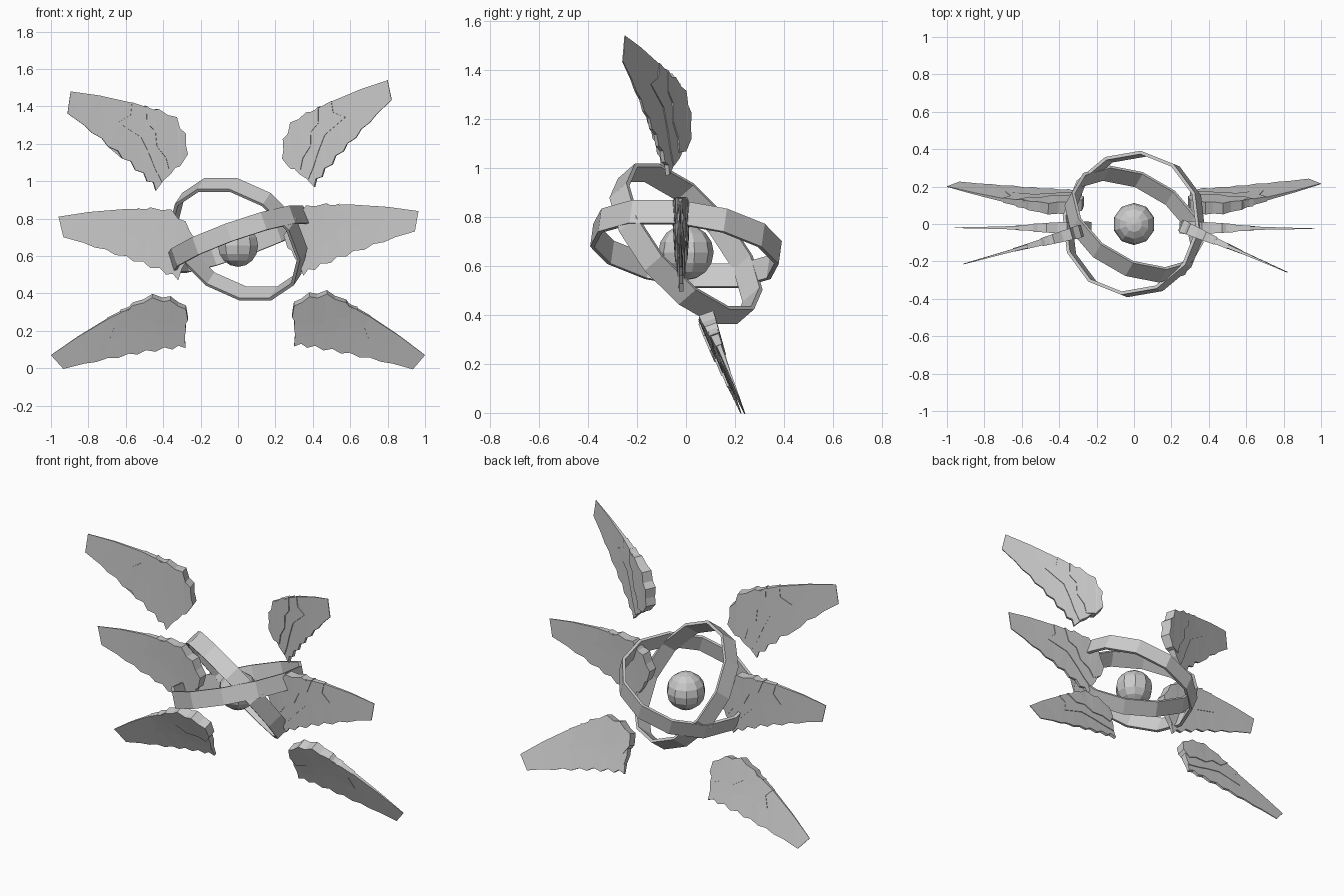
import bpy, bmesh, math
from mathutils import Vector

if "Cube" in bpy.data.objects:
    bpy.data.objects.remove(bpy.data.objects["Cube"])

grey = bpy.data.materials.new("pale_grey")
grey.diffuse_color = (0.6, 0.6, 0.6, 1)
grey.use_nodes = True
grey.node_tree.nodes["Principled BSDF"].inputs["Base Color"].default_value = grey.diffuse_color


def finish(name, bm):
    bmesh.ops.recalc_face_normals(bm, faces=bm.faces)
    me = bpy.data.meshes.new(name)
    bm.to_mesh(me)
    bm.free()
    me.materials.append(grey)
    ob = bpy.data.objects.new(name, me)
    bpy.context.collection.objects.link(ob)
    return ob


# central orb
bm = bmesh.new()
bmesh.ops.create_uvsphere(bm, u_segments=10, v_segments=8, radius=0.113)
orb = finish("centre_orb", bm)
orb.location = (0, 0, 0.655)


# tilted flat bands with twelve sides
def ring(name, normal, radius, half_width=0.05, thick=0.018, sides=12):
    bm = bmesh.new()
    section = [(radius, -half_width), (radius, half_width),
               (radius - thick, half_width), (radius - thick, -half_width)]
    loops = []
    for i in range(sides):
        t = 2 * math.pi * (i + 0.5) / sides
        loops.append([bm.verts.new((r * math.cos(t), r * math.sin(t), z))
                      for r, z in section])
    for i in range(sides):
        a, b = loops[i], loops[(i + 1) % sides]
        for k in range(4):
            m = (k + 1) % 4
            bm.faces.new((a[k], b[k], b[m], a[m]))
    ob = finish(name, bm)
    ob.rotation_euler = Vector(normal).to_track_quat('Z', 'Y').to_euler()
    ob.location = (0, 0, 0.69)


ring("steep_ring", (0.40, 0.69, 0.60), 0.385)
ring("level_ring", (-0.35, 0.14, 1.0), 0.39)

# wing layers, drawn on the middle wing seen from the front
TIP, LOW, SHOULDER = Vector((.96, .81)), Vector((.31, .47)), Vector((.28, .78))
BLADE = [(.96, .81), (.80, .835), (.62, .85), (.47, .845), (.36, .82),
         (.29, .76), (.25, .68), (.28, .57), (.31, .47), (.34, .505),
         (.375, .50), (.41, .535), (.46, .535), (.50, .57), (.55, .57),
         (.59, .60), (.65, .605), (.70, .635), (.76, .645), (.82, .67),
         (.93, .70)]
MIDDLE = [(.62, .852), (.47, .85), (.36, .83), (.27, .76), (.24, .68),
          (.27, .57), (.30, .52), (.36, .57), (.42, .63), (.50, .70),
          (.65, .735), (.60, .79)]
COVERT = [(.54, .857), (.50, .845), (.47, .86), (.41, .845), (.36, .85),
          (.32, .80), (.28, .785), (.255, .73), (.225, .69), (.24, .62),
          (.29, .59), (.33, .64), (.40, .68), (.44, .75), (.50, .775)]


def wing(name, tip, low, shoulder):
    tip, low, shoulder = Vector(tip), Vector(low), Vector(shoulder)
    u, v = tip - low, shoulder - low
    n = u.cross(v).normalized()
    e, f = TIP - LOW, SHOULDER - LOW
    det = e.x * f.y - e.y * f.x
    bm = bmesh.new()
    for outline, half in ((BLADE, 0.020), (MIDDLE, 0.028), (COVERT, 0.035)):
        front, back = [], []
        for p in outline:
            d = Vector(p) - LOW
            a = (d.x * f.y - d.y * f.x) / det
            b = (e.x * d.y - e.y * d.x) / det
            # thin towards the tip and the trailing edge
            h = half * (1 - 0.8 * max(a, 0)) * (0.45 + 0.55 * max(0, min(b, 1)))
            c = low + u * a + v * b
            front.append(bm.verts.new(c + n * h))
            back.append(bm.verts.new(c - n * h))
        caps = [bm.faces.new(front), bm.faces.new(back[::-1])]
        for i in range(len(front)):
            j = (i + 1) % len(front)
            bm.faces.new((front[i], back[i], back[j], front[j]))
        bmesh.ops.triangulate(bm, faces=caps)
    finish(name, bm)


wing("upper_left_wing", (-.895, -.21, 1.48), (-.44, -.08, .95), (-.29, -.04, 1.25))
wing("upper_right_wing", (.80, -.25, 1.54), (.41, -.075, .97), (.255, -.01, 1.22))
wing("middle_left_wing", (-.96, -.02, .81), (-.32, -.02, .47), (-.28, -.02, .78))
wing("middle_right_wing", (.965, -.025, .84), (.35, -.02, .495), (.29, -.02, .80))
wing("lower_left_wing", (-1, .20, .07), (-.28, .175, .11), (-.36, .085, .37))
wing("lower_right_wing", (1, .215, .07), (.30, .18, .12), (.38, .085, .39))
